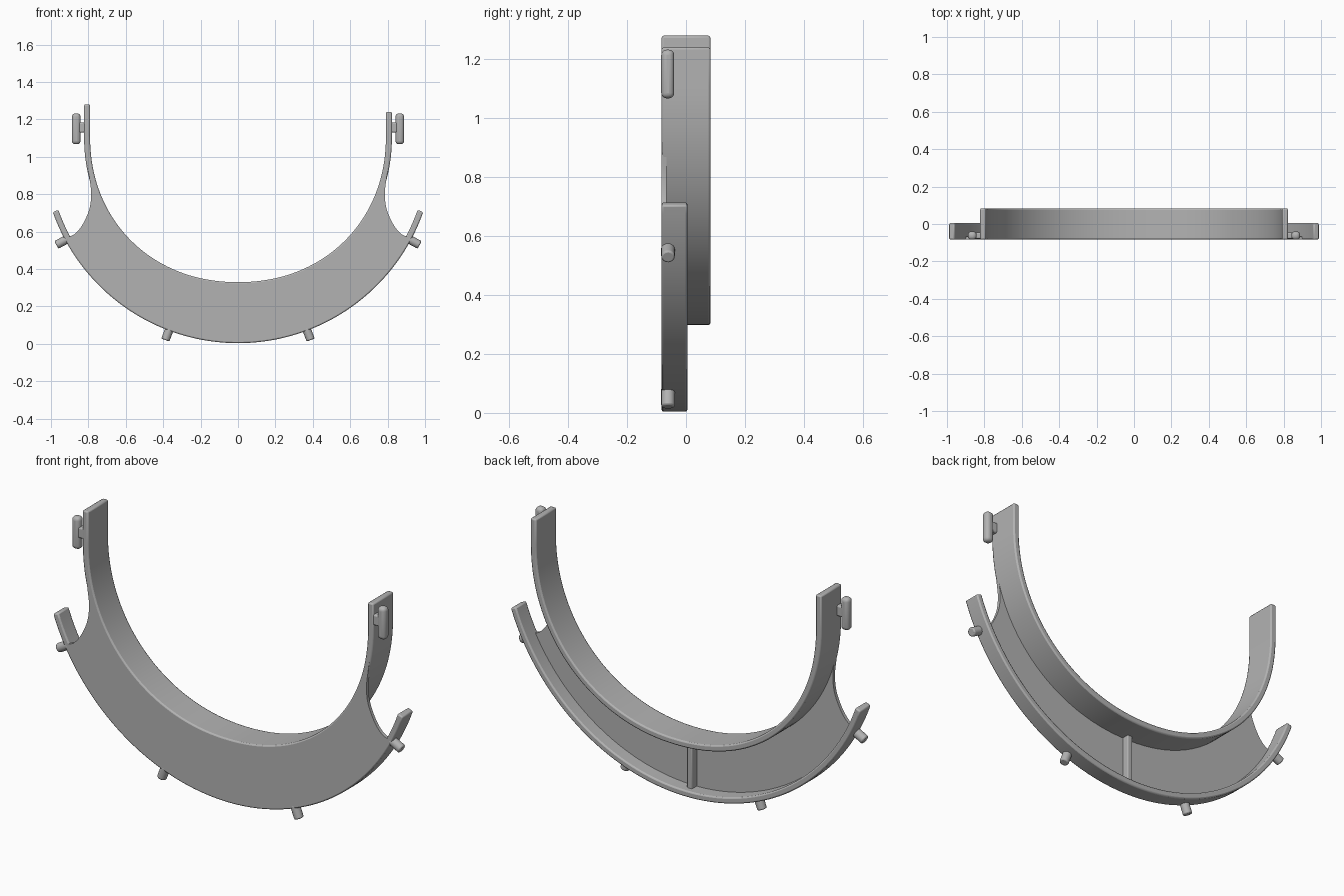
import bpy, bmesh
from math import sin, cos, pi, radians, acos
from mathutils import Vector, Matrix

cube = bpy.data.objects.get("Cube")
if cube:
    bpy.data.objects.remove(cube, do_unlink=True)

grey = bpy.data.materials.new("plain grey")
grey.use_nodes = True
COLOUR = (0.45, 0.45, 0.45, 1)
grey.diffuse_color = COLOUR
grey.node_tree.nodes["Principled BSDF"].inputs["Base Color"].default_value = COLOUR

FRONT, BACK = -0.083, 0.083
RIM_BACK = 0.005
RIM_R, RIM_Z = 1.05, 1.054
THICK = 0.032


def finish(bm, name, bevel, segments=2):
    """Turn a bmesh into a softly bevelled object."""
    bmesh.ops.recalc_face_normals(bm, faces=bm.faces)
    mesh = bpy.data.meshes.new(name)
    bm.to_mesh(mesh)
    bm.free()
    mesh.materials.append(grey)
    obj = bpy.data.objects.new(name, mesh)
    bpy.context.collection.objects.link(obj)
    if bevel:
        mod = obj.modifiers.new("soft edges", 'BEVEL')
        mod.width = bevel
        mod.segments = segments
        mod.limit_method = 'ANGLE'
        mod.angle_limit = radians(40)
    bpy.ops.object.select_all(action='DESELECT')
    obj.select_set(True)
    bpy.context.view_layer.objects.active = obj
    bpy.ops.object.shade_smooth_by_angle(angle=radians(35))
    return obj


def extrude_outline(name, points, y0, y1, bevel):
    """Extrude an outline in the xz plane from y0 to y1."""
    bm = bmesh.new()
    face = bm.faces.new([bm.verts.new((x, y0, z)) for x, z in points])
    new = bmesh.ops.extrude_face_region(bm, geom=[face])["geom"]
    verts = [v for v in new if isinstance(v, bmesh.types.BMVert)]
    bmesh.ops.translate(bm, verts=verts, vec=(0, y1 - y0, 0))
    return finish(bm, name, bevel)


def band(name, path, y0, y1):
    """Strip of even thickness along a path."""
    inner, outer = [], []
    for i, p in enumerate(path):
        t = Vector(path[min(i + 1, len(path) - 1)]) - Vector(path[max(i - 1, 0)])
        n = Vector((t.y, -t.x)).normalized() * THICK / 2
        inner.append(Vector(p) - n)
        outer.append(Vector(p) + n)
    return extrude_outline(name, inner + outer[::-1], y0, y1, 0.007)


def box(name, centre, size, bevel, segments=3):
    bm = bmesh.new()
    bmesh.ops.create_cube(bm, size=1)
    bmesh.ops.scale(bm, verts=bm.verts, vec=size)
    bmesh.ops.translate(bm, verts=bm.verts, vec=centre)
    return finish(bm, name, bevel, segments)


def arc(limit, steps=80):
    """Rim centreline between -limit and +limit, measured from straight down."""
    r = RIM_R - THICK / 2
    angles = [limit * (2 * i / steps - 1) for i in range(steps + 1)]
    return [(r * sin(a), RIM_Z - r * cos(a)) for a in angles]


def cradle(a):
    """Slightly squared half ellipse, the centreline of the inner band."""
    s, c, e = sin(a), cos(a), 2 / 2.1
    x = 0.807 * abs(s) ** e * (1 if s > 0 else -1)
    return (x, 1.11 - 0.796 * max(c, 0) ** e)


def smooth_curve(pts, steps=6):
    """Catmull-Rom curve through the points."""
    p = [Vector(q) for q in pts]
    p = [2 * p[0] - p[1]] + p + [2 * p[-1] - p[-2]]
    out = []
    for a, b, c, d in zip(p, p[1:], p[2:], p[3:]):
        for i in range(steps):
            t = i / steps
            out.append(0.5 * (2 * b + (c - a) * t + (2 * a - 5 * b + 4 * c - d) * t * t
                              + (3 * b - a - 3 * c + d) * t ** 3))
    return out + [p[-2]]


# Inner band with two upright arms of unequal height
half = [cradle(pi / 2 * (i / 40 - 1)) for i in range(81)]
band("inner_band", [(-0.807, 1.28)] + half + [(0.807, 1.24)], FRONT, BACK)

# Outer rim
band("outer_rim", arc(radians(70.6)), FRONT, RIM_BACK)

# Front plate with scooped ends
scoop = smooth_curve([(0.806, 0.97), (0.793, 0.88), (0.785, 0.8), (0.795, 0.72),
                      (0.83, 0.64), (0.87, 0.59), (0.905, 0.575), (0.924, 0.59)])
inner = [p for p in half if p[1] < 0.95]
rim = arc(acos((RIM_Z - 0.585) / (RIM_R - THICK / 2)))
mirrored = [(-x, z) for x, z in scoop]
extrude_outline("front_plate", inner + scoop + rim[::-1] + mirrored[::-1],
                FRONT, -0.066, 0)

# Centre rib behind the plate
box("centre_rib", (0, -0.051, 0.165), (0.03, 0.046, 0.29), 0.005)

for side, name in ((-1, "right"), (1, "left")):
    # Hook bar and its stem on the arm
    box(name + "_hook_bar", (side * 0.865, -0.062, 1.15), (0.046, 0.044, 0.165), 0.018, 4)
    box(name + "_hook_stem", (side * 0.833, -0.062, 1.157), (0.05, 0.034, 0.055), 0.008)

    # Round pegs standing out from the rim
    for place, angle in (("lower", 20.6), ("upper", 61.6)):
        a = side * radians(angle)
        d = Vector((sin(a), 0, -cos(a)))
        bm = bmesh.new()
        bmesh.ops.create_cone(bm, cap_ends=True, segments=20, radius1=0.023,
                              radius2=0.023, depth=0.07)
        spin = d.to_track_quat('Z', 'Y').to_matrix().to_4x4()
        move = Matrix.Translation(Vector((0, -0.061, RIM_Z)) + d * 1.069)
        bmesh.ops.transform(bm, verts=bm.verts, matrix=move @ spin)
        finish(bm, f"{name}_{place}_peg", 0.006)
